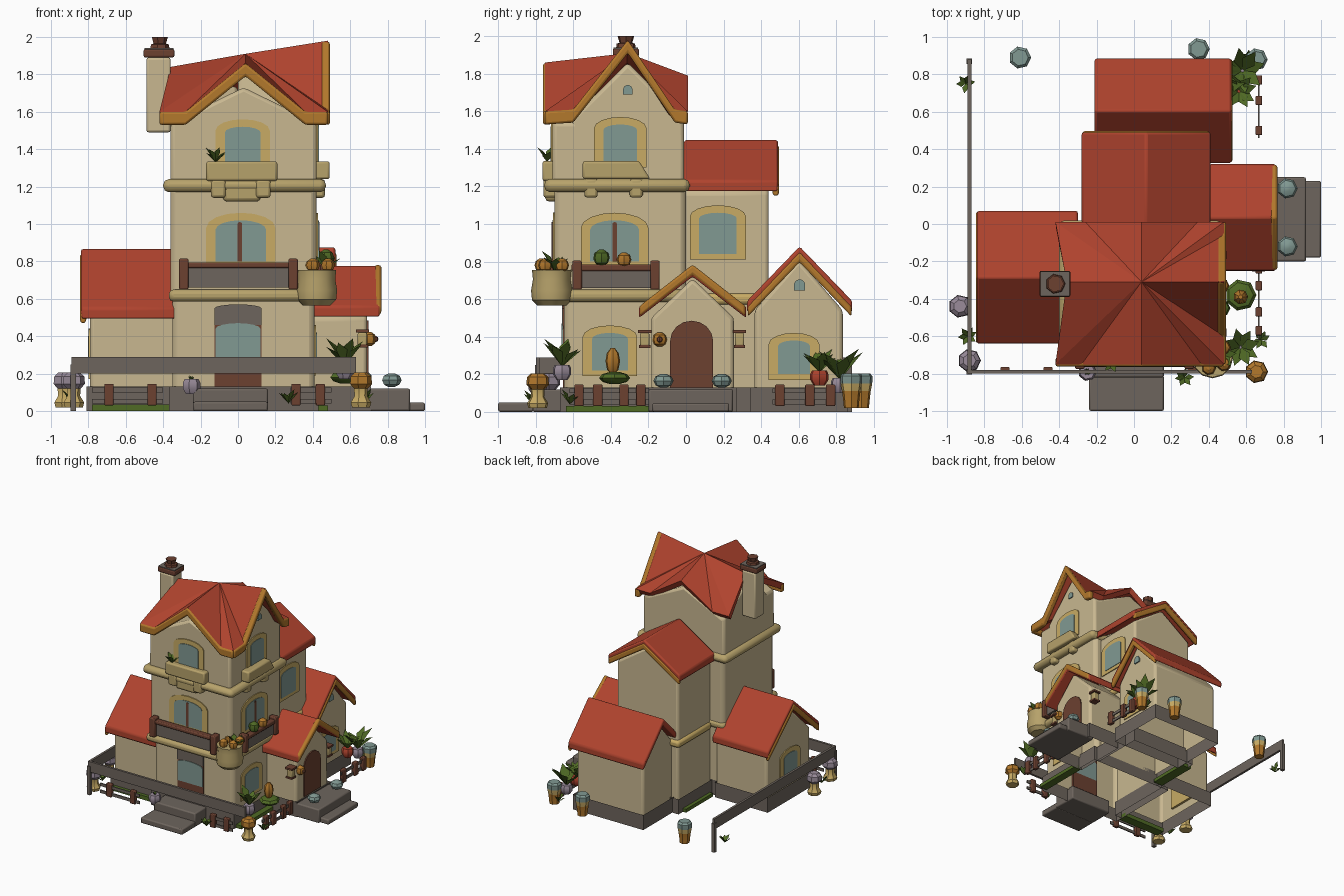
import bpy, bmesh, math, random
from mathutils import Vector

random.seed(4)
if "Cube" in bpy.data.objects:
    bpy.data.objects.remove(bpy.data.objects["Cube"])


def material(name, *rgb):
    m = bpy.data.materials.new(name)
    m.use_nodes = True
    m.diffuse_color = (*rgb, 1)
    m.node_tree.nodes["Principled BSDF"].inputs["Base Color"].default_value = (*rgb, 1)
    return m


PLASTER = material("cream plaster", .58, .475, .28)
RED = material("red tile", .43, .056, .027)
GOLD = material("orange trim", .45, .19, .025)
YELLOW = material("yellow stucco", .58, .41, .13)
OCHRE = material("ochre stone", .47, .36, .145)
STONE = material("grey stone", .155, .13, .11)
BROWN = material("brown wood", .15, .052, .03)
TEAL = material("teal glass", .22, .32, .29)
GREEN = material("leaf green", .08, .145, .018)
LILAC = material("lilac clay", .32, .26, .32)
made = []


def build(name, verts, faces, mats, bevel=0):
    mesh = bpy.data.meshes.new(name)
    mesh.from_pydata(verts, [], faces)
    bm = bmesh.new()
    bm.from_mesh(mesh)
    bmesh.ops.recalc_face_normals(bm, faces=bm.faces)
    bm.to_mesh(mesh)
    bm.free()
    for m in mats if isinstance(mats, list) else [mats]:
        mesh.materials.append(m)
    ob = bpy.data.objects.new(name, mesh)
    bpy.context.collection.objects.link(ob)
    if bevel:
        mod = ob.modifiers.new("soft edges", 'BEVEL')
        mod.width, mod.segments = bevel, 2
    made.append(ob)
    return ob


def prism(name, axis, pts, a, b, mat, bevel=0, skip=()):
    """Extrude a 2D outline along an axis from a to b; skip leaves faces open."""
    place = {'x': lambda p, t: (t, p[0], p[1]), 'y': lambda p, t: (p[0], t, p[1]),
             'z': lambda p, t: (p[0], p[1], t)}[axis]
    n = len(pts)
    verts = [place(p, t) for t in (a, b) for p in pts]
    faces = [list(range(n)), list(range(n, 2 * n))]
    faces += [(i, (i + 1) % n, n + (i + 1) % n, n + i) for i in range(n)]
    return build(name, verts, [f for i, f in enumerate(faces) if i not in skip], mat, bevel)


def box(name, x, y, z, mat, bevel=0, skip=()):
    return prism(name, 'z', [(x[0], y[0]), (x[1], y[0]), (x[1], y[1]), (x[0], y[1])], *z, mat, bevel, skip)


def strip(name, axis, top, a, b, thick, mat):
    """Band of constant height hanging from a top line."""
    return prism(name, axis, top + [(u, z - thick) for u, z in reversed(top)], a, b, mat, .012)


def chevron(name, axis, mid, half, eave, ridge, a, b, thick, mat):
    return strip(name, axis, [(mid - half, eave), (mid, ridge), (mid + half, eave)], a, b, thick, mat)


def house(name, axis, mid, half, base, eave, ridge, a, b):
    """Gabled wall block, open underneath."""
    pts = [(mid - half, base), (mid + half, base), (mid + half, eave), (mid, ridge), (mid - half, eave)]
    return prism(name, axis, pts, a, b, PLASTER, .02, (2,))


def roof(name, axis, mid, half, eave, ridge, a, b, trim_end, lift=-.028):
    chevron(name, axis, mid, half, eave, ridge, a, b, .06, RED)
    s = 1 if trim_end == b else -1
    ends = sorted((trim_end - s * .03, trim_end + s * .006))
    chevron(name + "_trim", axis, mid, half - .004, eave + lift, ridge + lift, *ends, .055, GOLD)


def plate(name, side, u, half, z0, z1, wall, depth, mat, rise=.03):
    """Arched plate standing on a wall; side is like +x or -y."""
    arc = [math.pi * i / 8 for i in range(9)]
    pts = [(u - half, z0), (u + half, z0)]
    pts += [(u + half * math.cos(t), z1 - rise + rise * math.sin(t)) for t in arc]
    s = 1 if side[0] == '+' else -1
    return prism(name, side[1], pts, *sorted((wall - s * .02, wall + s * depth)), mat)


def window(name, side, u, half, z0, z1, wall, rise=.03):
    plate(name + "_surround", side, u, half + .05, z0 - .03, z1 + .04, wall, .008, YELLOW, rise + .03)
    plate(name + "_pane", side, u, half, z0, z1, wall, .012, TEAL, rise)


def lathe(name, loc, rings, mats, bands=None, sides=7):
    """Turned shape from (radius, height) rings; bands picks a material per ring."""
    x, y, z = loc
    verts = [(x + r * math.cos(math.tau * i / sides), y + r * math.sin(math.tau * i / sides), z + h)
             for r, h in rings for i in range(sides)]
    faces = [(k * sides + i, k * sides + (i + 1) % sides, (k + 1) * sides + (i + 1) % sides, (k + 1) * sides + i)
             for k in range(len(rings) - 1) for i in range(sides)]
    top = (len(rings) - 1) * sides
    faces += [list(range(sides)), list(range(top, top + sides))]
    ob = build(name, verts, faces, mats)
    for k, band in enumerate(bands or []):
        for p in ob.data.polygons[k * sides:(k + 1) * sides]:
            p.material_index = band
    if bands:
        ob.data.polygons[-1].material_index = bands[-1]
    return ob


def ball(name, loc, r, mat, tall=1):
    rings = [(r * math.sin(t), -r * tall * math.cos(t)) for t in (.3, .9, 1.57, 2.2, 2.85)]
    return lathe(name, loc, rings, mat)


def leaves(name, loc, count, length):
    verts, faces = [], []
    for i in range(count):
        t = math.tau * i / count + random.random() * .5
        out, side = Vector((math.cos(t), math.sin(t), 0)), Vector((-math.sin(t), math.cos(t), 0))
        lift, base = Vector((0, 0, length * random.uniform(.5, 1))), Vector(loc)
        mid = base + out * length * .3 + lift * .7
        k = len(verts)
        verts += [base, mid - side * length * .2, base + out * length * .65 + lift, mid + side * length * .2]
        faces.append((k, k + 1, k + 2, k + 3))
    return build(name, verts, faces, GREEN)


# Tower walls, cross gables and belts
box("tower_lower", (-.35, .41), (-.65, 0), (.1, .62), PLASTER, .03, (0, 1))
box("tower_middle", (-.36, .42), (-.70, 0), (.6, 1.2), PLASTER, .03, (0, 1))
house("tower_upper_front", 'y', .03, .39, 1.2, 1.54, 1.73, -.71, -.01)
house("tower_upper_right", 'x', -.31, .30, 1.2, 1.56, 1.86, 0, .42)
house("tower_upper_left", 'x', -.31, .30, 1.2, 1.55, 1.74, -.36, 0)
box("lower_belt", (-.37, .45), (-.75, .01), (.585, .65), OCHRE, .025)
box("upper_belt", (-.40, .47), (-.755, .02), (1.17, 1.24), OCHRE, .03)

# Tower roof: flared gables meeting at the centre, kept faceted
L, R, F, B, MX, MY, EAVE = -.42, .48, -.75, .01, .04, -.31, 1.6
front = [(L, EAVE), (MX - .32, EAVE), (MX, 1.86), (MX + .32, EAVE), (R, EAVE)]
side = [(F, EAVE), (MY - .29, EAVE + .01), (MY, 1.98), (MY + .25, EAVE + .01), (B, EAVE)]
back = [(R, EAVE), (MX + .3, EAVE), (MX, 1.79), (MX - .3, EAVE), (L, EAVE)]
rim = [(x, F, z) for x, z in front] + [(R, y, z) for y, z in side[1:]]
rim += [(x, B, z) for x, z in back[1:]] + [(L + .06, MY, 1.84)]
ring = len(rim)
tower_roof = build("tower_roof", rim + [(MX, MY, 1.91)], [(i, (i + 1) % ring, ring) for i in range(ring)], RED)
solid = tower_roof.modifiers.new("thickness", 'SOLIDIFY')
solid.thickness = .05
made.remove(tower_roof)
strip("tower_front_trim", 'y', front, F - .012, F + .035, .07, GOLD)
strip("tower_side_trim", 'x', side, R - .035, R + .012, .07, GOLD)

# Chimney
box("chimney", (-.49, -.36), (-.385, -.255), (1.49, 1.89), PLASTER, .012)
box("chimney_cap", (-.505, -.34), (-.39, -.25), (1.89, 1.935), BROWN, .01)
box("chimney_slab", (-.5, -.345), (-.385, -.255), (1.93, 1.94), STONE)
lathe("chimney_pot", (-.42, -.32, 1.93), [(.055, 0), (.05, .03), (.035, .035), (.045, .07)], BROWN)

# Rear, back, left and porch volumes with their roofs
house("rear_block", 'y', .065, .295, .1, 1.17, 1.37, -.05, .44)
roof("rear_roof", 'y', .065, .345, 1.23, 1.45, -.01, .49, .49)
box("rear_belt", (-.25, .38), (0, .46), (.57, .63), YELLOW, .02)
house("back_block", 'x', .60, .235, .1, .54, .81, -.17, .47)
roof("back_roof", 'x', .605, .28, .59, .88, -.21, .52, .52)
house("left_wing", 'x', -.285, .30, .1, .51, .80, -.79, -.3)
roof("left_wing_roof", 'x', -.285, .355, .55, .87, -.84, -.30, -.84)
house("porch", 'x', .035, .22, .1, .50, .71, .35, .69)
roof("porch_roof", 'x', .035, .285, .56, .78, .40, .76, .76, .004)

# Foundation skirts, lawn and steps
for part, x, y in (("tower", (-.37, .43), (-.67, 0)), ("rear", (-.25, .38), (0, .46)), ("back", (-.19, .49), (.34, .86)),
                   ("left", (-.81, -.3), (-.6, .03)), ("porch", (.4, .71), (-.2, .27))):
    box(part + "_foundation", x, y, (0, .13), STONE, 0, (0, 1))
box("front_lawn", (-.78, -.37), (-.63, -.55), (0, .035), GREEN)
box("side_lawn", (.41, .48), (-.64, -.2), (0, .03), GREEN)
box("back_lawn", (-.28, -.19), (.03, .4), (0, .03), GREEN)
box("front_landing", (-.24, .16), (-.82, -.6), (0, .12), STONE, .01)
box("front_step", (-.24, .16), (-1, -.81), (0, .05), STONE, .01)
box("porch_landing", (.65, .92), (-.2, .25), (0, .12), STONE, .01)
box("porch_step", (.9, 1), (-.18, .23), (0, .045), STONE, .01)

# Windows and doors
window("top_front_window", '-y', .025, .095, 1.33, 1.52, -.71)
window("top_side_window", '+x', -.35, .09, 1.33, 1.53, .42)
window("middle_front_window", '-y', .015, .135, .80, 1.02, -.70, .05)
window("middle_side_window", '+x', -.38, .13, .80, 1.02, .42, .05)
plate("front_mullion", '-y', .01, .012, .80, 1.01, -.70, .016, BROWN, .01)
plate("side_mullion", '+x', -.38, .012, .80, 1.01, .42, .016, BROWN, .01)
window("ground_side_window", '+x', -.405, .095, .22, .42, .41)
window("rear_side_window", '+x', .17, .10, .84, 1.06, .36)
window("back_side_window", '+x', .575, .085, .2, .38, .47)
window("wing_window", '-x', -.3, .09, .2, .4, -.79)
plate("front_door", '-y', 0, .125, .13, .57, -.65, .006, BROWN, .02)
plate("front_door_transom", '-y', 0, .125, .46, .57, -.65, .01, STONE, .02)
plate("front_door_glass", '-y', 0, .12, .28, .47, -.65, .014, TEAL, .03)
plate("porch_door", '+x', .03, .115, .13, .485, .69, .009, BROWN, .11)
plate("upper_roundel", '+x', -.31, .025, 1.69, 1.74, .42, .01, TEAL, .025)
plate("back_roundel", '+x', .605, .03, .645, .705, .47, .01, TEAL, .03)

# Upper balconies with brackets
box("front_balcony", (-.17, .21), (-.765, -.68), (1.23, 1.335), OCHRE, .012)
prism("side_balcony", 'x', [(-.55, 1.24), (-.19, 1.24), (-.25, 1.335), (-.55, 1.335)], .40, .49, OCHRE, .012)
box("front_bracket", (-.08, .12), (-.75, -.68), (1.12, 1.24), OCHRE, .02)
for i, off in enumerate((-.13, .11)):
    box(f"front_bracket_{i}", (off - .015, off + .065), (-.76, -.68), (1.14, 1.24), OCHRE, .015)
    box(f"side_bracket_{i}", (.40, .465), (off - .41, off - .34), (1.14, 1.24), OCHRE, .015)

# Lower balcony railings and corner tub
box("front_railing_panel", (-.29, .29), (-.745, -.725), (.66, .77), STONE)
box("front_railing_top", (-.30, .31), (-.765, -.71), (.765, .795), BROWN, .008)
box("side_railing_panel", (.455, .475), (-.59, -.17), (.66, .75), STONE)
box("side_railing_top", (.44, .49), (-.61, -.15), (.75, .785), BROWN, .008)
for i, (a, b) in enumerate(((-.29, -.58), (.295, -.165))):
    box(f"front_railing_post_{i}", (a - .025, a + .025), (-.775, -.705), (.65, .815), BROWN, .008)
    box(f"side_railing_post_{i}", (.43, .495), (b - .025, b + .025), (.65, .805), BROWN, .008)
lathe("corner_tub", (.42, -.715, .565), [(.075, 0), (.105, .03), (.11, .08), (.1, .14), (.105, .19)], OCHRE, sides=12)
for i, (x, y) in enumerate(((.4, -.77), (.48, -.75), (.48, -.66), (.39, -.68))):
    ball(f"tub_flower_{i}", (x, y, .78), .038, GOLD)
leaves("tub_leaves", (.47, -.7, .75), 5, .12)
leaves("upper_balcony_leaves", (-.12, -.74, 1.33), 8, .085)
ball("balcony_bush", (.47, -.45, .82), .045, GREEN)
ball("balcony_flower", (.47, -.33, .81), .04, GOLD)

# Garden wall along the front and left, with posts
box("front_garden_wall", (-.89, .63), (-.80, -.78), (.2, .29), STONE)
box("left_garden_wall", (-.89, -.87), (-.79, .88), (.2, .29), STONE)
for i, (x, y) in enumerate(((-.88, .87), (-.88, -.79))):
    box(f"garden_post_{i}", (x - .015, x + .015), (y - .015, y + .015), (0, .25), STONE)

# Low fences
for i, x in enumerate((-.69, -.46, .31, .44)):
    box(f"front_fence_post_{i}", (x - .025, x + .025), (-.80, -.765), (.03, .145), BROWN, .006)
for i, y in enumerate((-.57, -.47, -.33, -.24, .5, .66, .77)):
    box(f"side_fence_post_{i}", (.65, .685), (y - .025, y + .025), (.03, .145), BROWN, .006)
for i, z in enumerate((.04, .1)):
    for part, a, b in (("left", -.78, -.4), ("right", .28, .5)):
        box(f"front_fence_{part}_rail_{i}", (a, b), (-.79, -.78), (z, z + .025), STONE)
    for part, a, b in (("near", -.62, -.2), ("far", .46, .78)):
        box(f"side_fence_{part}_rail_{i}", (.662, .672), (a, b), (z, z + .025), STONE)

# Porch lanterns, ornament and shrubs
for i, y in enumerate((-.22, .285)):
    box(f"lantern_{i}", (.64, .69), (y - .025, y + .025), (.35, .42), OCHRE, .008)
    box(f"lantern_cap_{i}", (.63, .70), (y - .035, y + .035), (.42, .435), BROWN)
    box(f"lantern_base_{i}", (.635, .695), (y - .03, y + .03), (.34, .355), BROWN)
    ball(f"porch_shrub_{i}", (.82, -.12 + i * .31, .165), .055, TEAL, .7)
ball("wall_ornament", (.70, -.14, .385), .04, GOLD)
ball("ornament_centre", (.735, -.14, .385), .016, BROWN)

# Urns and mushroom-shaped garden jars
URN = [(.04, 0), (.045, .05), (.05, .09), (.058, .13), (.06, .17), (.045, .185)]
JAR = [(.05, 0), (.058, .025), (.036, .06), (.038, .1), (.062, .125), (.058, .165), (.035, .185)]
for i, (x, y) in enumerate(((-.61, .89), (.345, .935), (.655, .88))):
    lathe(f"urn_{i}", (x, y, .02), URN, [GOLD, YELLOW, TEAL], [0, 0, 1, 2, 2])
for i, (x, y, cap) in enumerate(((.655, -.79, GOLD), (-.93, -.44, LILAC), (-.88, -.73, LILAC))):
    lathe(f"jar_{i}", (x, y, .02), JAR, [YELLOW, cap], [0, 0, 0, 1, 1, 1])

# Potted plants and bushes
POT = [(.03, 0), (.05, .03), (.05, .06), (.04, .08)]
for i, (x, y, z, mat, size) in enumerate(((.57, -.66, .17, LILAC, .16), (.56, .71, .14, RED, .15),
                                          (.58, .82, .1, LILAC, .19), (-.25, -.79, .09, LILAC, .03))):
    lathe(f"pot_{i}", (x, y, z), POT, mat)
    leaves(f"pot_leaves_{i}", (x, y, z + .07), 8, size)
ball("round_bush", (.57, -.38, .18), .085, GREEN, .4)
ball("bush_flower", (.57, -.39, .27), .04, GOLD, 1.8)
for i, (x, y) in enumerate(((-.9, .75), (.68, -.62), (.27, -.82), (-.89, -.6), (.61, .88))):
    leaves(f"ground_leaves_{i}", (x, y, .04), 6, .08)

# Smooth shading with sharp edges kept
bpy.ops.object.select_all(action='DESELECT')
for ob in made:
    ob.select_set(True)
bpy.context.view_layer.objects.active = made[0]
bpy.ops.object.shade_smooth_by_angle(angle=math.radians(35))
